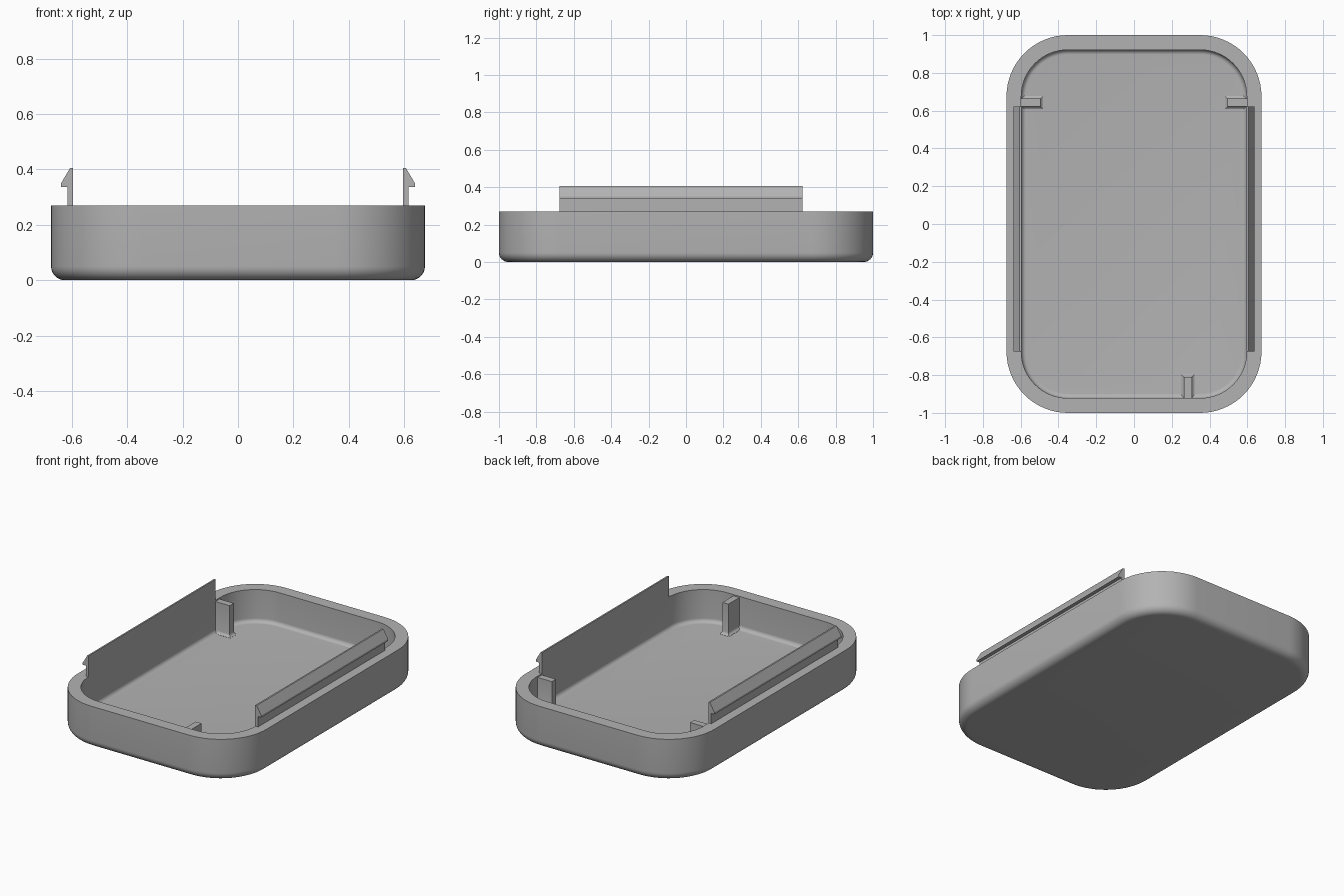
import bpy, bmesh, math

cube = bpy.data.objects.get("Cube")
if cube:
    bpy.data.objects.remove(cube, do_unlink=True)

HX, HY, R = 0.675, 1.0, 0.325      # half width, half length, corner radius
WALL, RIM, FLOOR = 0.078, 0.27, 0.06

grey = bpy.data.materials.new("plain_grey")
grey.use_nodes = True
colour = (0.45, 0.45, 0.45, 1)
grey.diffuse_color = colour
grey.node_tree.nodes["Principled BSDF"].inputs["Base Color"].default_value = colour


def loft(name, rings, smooth=True):
    """Skin a stack of equal-length point rings and cap both ends."""
    bm = bmesh.new()
    loops = [[bm.verts.new(p) for p in ring] for ring in rings]
    n = len(loops[0])
    for a, b in zip(loops, loops[1:]):
        for i in range(n):
            j = (i + 1) % n
            bm.faces.new((a[i], a[j], b[j], b[i]))
    bm.faces.new(loops[0][::-1])
    bm.faces.new(loops[-1])
    bmesh.ops.recalc_face_normals(bm, faces=bm.faces)
    mesh = bpy.data.meshes.new(name)
    bm.to_mesh(mesh)
    bm.free()
    mesh.materials.append(grey)
    ob = bpy.data.objects.new(name, mesh)
    bpy.context.collection.objects.link(ob)
    if smooth:
        bpy.ops.object.select_all(action='DESELECT')
        ob.select_set(True)
        bpy.context.view_layer.objects.active = ob
        bpy.ops.object.shade_smooth_by_angle(angle=math.radians(30))
    return ob


def rounded_ring(inset, z, seg=16):
    r, pts = R - inset, []
    for k, (sx, sy) in enumerate([(1, 1), (-1, 1), (-1, -1), (1, -1)]):
        for i in range(seg + 1):
            a = math.pi / 2 * (k + i / seg)
            pts.append((sx * (HX - R) + r * math.cos(a),
                        sy * (HY - R) + r * math.sin(a), z))
    return pts


def box_ring(x0, x1, y0, y1, e, z):
    return [(x0 - e, y0 - e, z), (x1 + e, y0 - e, z),
            (x1 + e, y1 + e, z), (x0 - e, y1 + e, z)]


# Tray: outside fillet, wall, rim, inside wall, inside fillet, floor
F, G = 0.05, 0.025
quarter = [math.pi / 2 * i / 8 for i in range(9)]
profile = [(F - F * math.sin(a), F - F * math.cos(a)) for a in quarter]
profile += [(0, RIM), (WALL, RIM)]
profile += [(WALL + G - G * math.cos(a), FLOOR + G - G * math.sin(a)) for a in quarter]
loft("tray", [rounded_ring(d, z) for d, z in profile])


# Locating ribs, flared where they meet the floor
def rib(name, x0, x1, y0, y1):
    levels = [(0.014, FLOOR - 0.005), (0.014, FLOOR + 0.001), (0.007, FLOOR + 0.005),
              (0.002, FLOOR + 0.011), (0, FLOOR + 0.018), (0, 0.262)]
    loft(name, [box_ring(x0, x1, y0, y1, e, z) for e, z in levels])


rib("left_rib", 0.495, 0.62, 0.622, 0.664)
rib("right_rib", -0.62, -0.495, 0.622, 0.664)
rib("front_rib", 0.264, 0.306, -0.95, -0.81)

# Long snap clips with an outward hook
hook = [(0.596, 0.262), (0.616, 0.262), (0.616, 0.337), (0.639, 0.337),
        (0.639, 0.350), (0.606, 0.406), (0.596, 0.406)]
for name, side in (("left_clip", 1), ("right_clip", -1)):
    loft(name, [[(side * x, y, z) for x, z in hook] for y in (-0.675, 0.622)], smooth=False)
